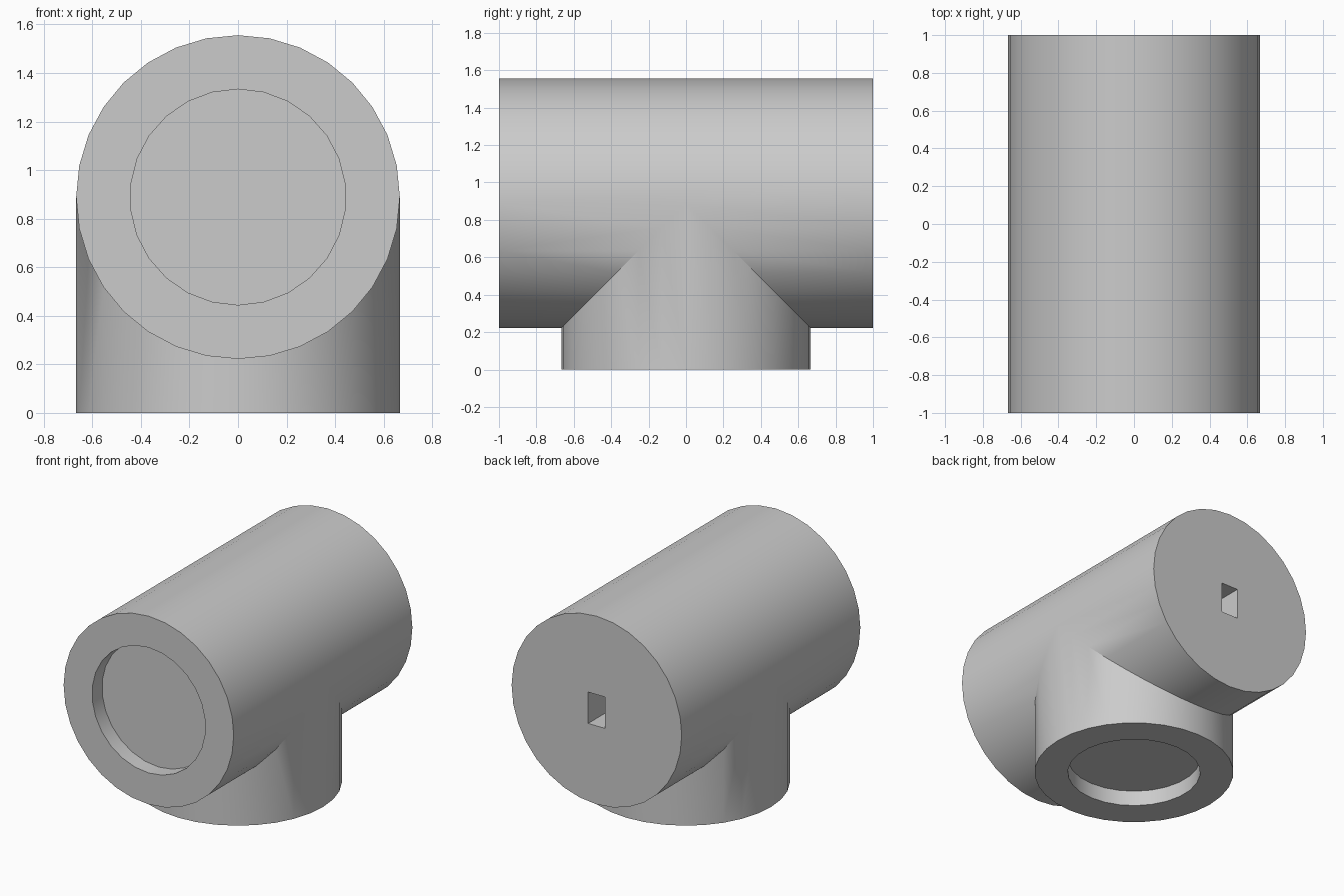
import bpy
import math

cube = bpy.data.objects.get("Cube")
if cube:
    bpy.data.objects.remove(cube, do_unlink=True)

UNIT = 2 / 9            # the tube is nine units long
RADIUS = 3 * UNIT
AXIS_Z = 4 * UNIT       # height of the horizontal tube's axis
RECESS = 0.5 * UNIT

grey = bpy.data.materials.new("plain_grey")
grey.use_nodes = True
colour = (0.6, 0.6, 0.6, 1)
grey.diffuse_color = colour
grey.node_tree.nodes["Principled BSDF"].inputs["Base Color"].default_value = colour


def cylinder(name, sides, radius, depth, location, along_y=False):
    tilt = math.pi / 2 if along_y else 0
    bpy.ops.mesh.primitive_cylinder_add(vertices=sides, radius=radius, depth=depth,
                                        location=location, rotation=(tilt, 0, 0))
    obj = bpy.context.object
    obj.name = name
    bpy.ops.object.transform_apply(location=True, rotation=True, scale=True)
    obj.data.materials.append(grey)
    return obj


def combine(target, other, operation):
    mod = target.modifiers.new(operation.lower(), "BOOLEAN")
    mod.operation = operation
    mod.solver = "EXACT"
    mod.object = other
    bpy.context.view_layer.objects.active = target
    bpy.ops.object.modifier_apply(modifier=mod.name)
    bpy.data.objects.remove(other, do_unlink=True)


# Horizontal tube joined to a stem of the same radius
body = cylinder("tee_body", 32, RADIUS, 2, (0, 0, AXIS_Z), along_y=True)
stem = cylinder("stem", 32, RADIUS, AXIS_Z, (0, 0, AXIS_Z / 2))
combine(body, stem, "UNION")

# Shallow round sockets in the front end and under the stem
front_socket = cylinder("front_socket", 26, 2 * UNIT, 2 * RECESS, (0, -1, AXIS_Z), along_y=True)
combine(body, front_socket, "DIFFERENCE")
base_socket = cylinder("base_socket", 26, 2 * UNIT, 2 * RECESS, (0, 0, 0))
combine(body, base_socket, "DIFFERENCE")

# Narrow rectangular slot in the back end
bpy.ops.mesh.primitive_cube_add(size=1, location=(0, 1, AXIS_Z))
slot = bpy.context.object
slot.name = "back_slot"
slot.scale = (0.6 * UNIT, 4 * UNIT, UNIT)
bpy.ops.object.transform_apply(location=True, rotation=True, scale=True)
slot.data.materials.append(grey)
combine(body, slot, "DIFFERENCE")

# A single material slot, smooth sides and crisp rims
body.data.materials.clear()
body.data.materials.append(grey)
for face in body.data.polygons:
    face.material_index = 0
bpy.ops.object.select_all(action="DESELECT")
body.select_set(True)
bpy.context.view_layer.objects.active = body
bpy.ops.object.shade_smooth_by_angle(angle=math.radians(30))
